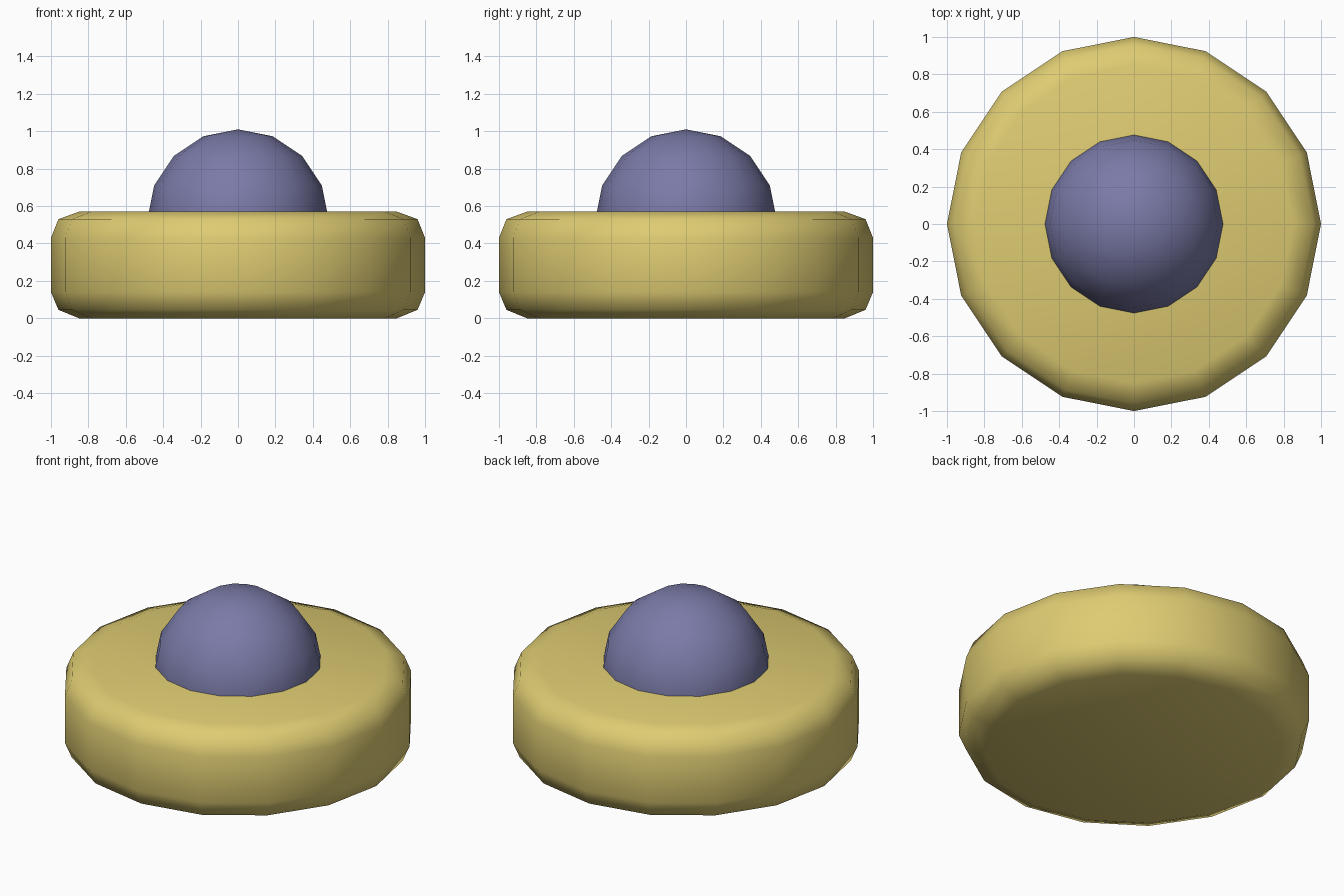
import bpy, bmesh, math

if "Cube" in bpy.data.objects:
    bpy.data.objects.remove(bpy.data.objects["Cube"])

SIDES = 16


def material(name, rgb):
    m = bpy.data.materials.new(name)
    m.diffuse_color = (*rgb, 1.0)
    m.use_nodes = True
    m.node_tree.nodes["Principled BSDF"].inputs["Base Color"].default_value = m.diffuse_color
    return m


def finish(bm, name, mat):
    bmesh.ops.recalc_face_normals(bm, faces=bm.faces[:])
    for f in bm.faces:
        f.smooth = True
    me = bpy.data.meshes.new(name)
    bm.to_mesh(me)
    bm.free()
    me.materials.append(mat)
    ob = bpy.data.objects.new(name, me)
    bpy.context.collection.objects.link(ob)
    return ob


yellow = material("mustard yellow", (0.73, 0.60, 0.168))
purple = material("dusty purple", (0.195, 0.195, 0.39))

# Round base: rounded-edge disc lofted from (radius, height) rings
profile = [(0.85, 0.0), (0.96, 0.045), (1.0, 0.14),
           (1.0, 0.43), (0.96, 0.53), (0.85, 0.57)]
bm = bmesh.new()
rings = []
for r, z in profile:
    angles = [2 * math.pi * i / SIDES for i in range(SIDES)]
    rings.append([bm.verts.new((r * math.cos(a), r * math.sin(a), z)) for a in angles])
for low, high in zip(rings, rings[1:]):
    for i in range(SIDES):
        j = (i + 1) % SIDES
        bm.faces.new((low[i], low[j], high[j], high[i]))
bm.faces.new(rings[0][::-1])
bm.faces.new(rings[-1])
finish(bm, "round_base", yellow)

# Dome: ball half sunk into the base
bm = bmesh.new()
bmesh.ops.create_uvsphere(bm, u_segments=SIDES, v_segments=8, radius=0.485)
bmesh.ops.translate(bm, verts=bm.verts[:], vec=(0, 0, 0.525))
finish(bm, "dome_button", purple)
